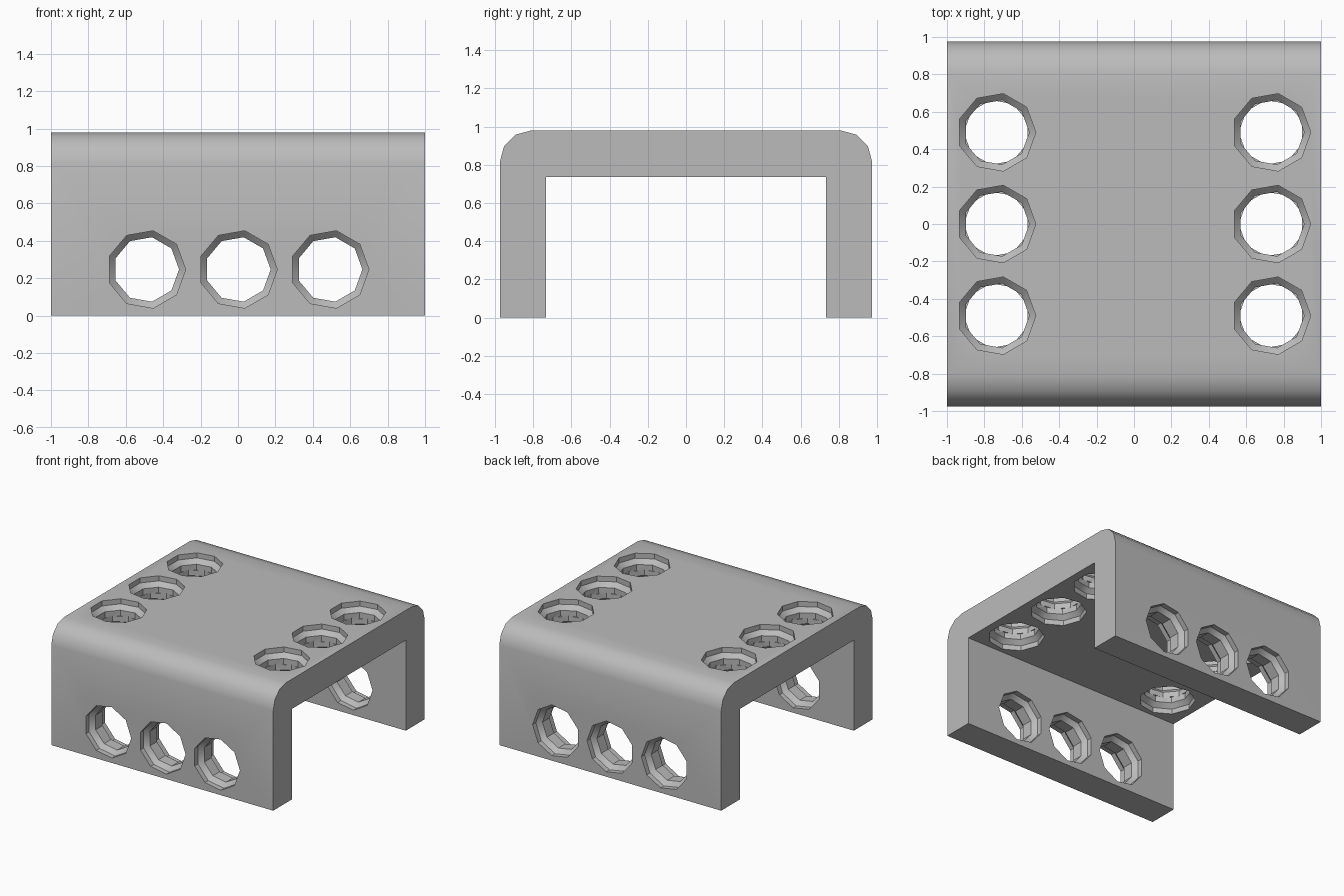
import bpy, bmesh
from math import sin, cos, pi, radians
from mathutils import Vector

cube = bpy.data.objects.get("Cube")
if cube:
    bpy.data.objects.remove(cube, do_unlink=True)

HALF_X, HALF_Y, HEIGHT = 1.0, 0.975, 0.98
WALL, ROUND, PITCH = 0.243, 0.165, 0.49
SIDES = 9

grey = bpy.data.materials.new("mid grey")
grey.use_nodes = True
grey.diffuse_color = (0.5, 0.5, 0.5, 1)
grey.node_tree.nodes["Principled BSDF"].inputs["Base Color"].default_value = (0.5, 0.5, 0.5, 1)


def finish(name, bm):
    bmesh.ops.recalc_face_normals(bm, faces=bm.faces)
    mesh = bpy.data.meshes.new(name)
    bm.to_mesh(mesh)
    bm.free()
    mesh.materials.append(grey)
    obj = bpy.data.objects.new(name, mesh)
    bpy.context.collection.objects.link(obj)
    return obj


# Channel bracket: half profile with rounded shoulder, mirrored and extruded along x
half = [(HALF_Y - WALL, HEIGHT - WALL), (HALF_Y - WALL, 0), (HALF_Y, 0)]
for i in range(4):
    a = pi / 2 * i / 3
    half.append((HALF_Y - ROUND + ROUND * cos(a), HEIGHT - ROUND + ROUND * sin(a)))
profile = half + [(-y, z) for y, z in reversed(half)]
bm = bmesh.new()
face = bm.faces.new([bm.verts.new((-HALF_X, y, z)) for y, z in profile])
ext = bmesh.ops.extrude_face_region(bm, geom=[face])
bmesh.ops.translate(bm, vec=(2 * HALF_X, 0, 0),
                    verts=[v for v in ext["geom"] if isinstance(v, bmesh.types.BMVert)])
bracket = finish("channel_bracket", bm)


# Half of a hole: neck, sloped ledge, wide recess leaving the wall surface
def half_hole(bm, centre, axis, point_x):
    u = Vector((point_x, 0, 0))
    v = axis.cross(u)
    rings = []
    for t, r in ((-0.002, 0.175), (0.045, 0.175), (0.08, 0.21), (0.16, 0.21)):
        angles = [2 * pi * k / SIDES for k in range(SIDES)]
        rings.append([bm.verts.new(centre + axis * t + (u * cos(a) + v * sin(a)) * r)
                      for a in angles])
    for lo, hi in zip(rings, rings[1:]):
        for k in range(SIDES):
            n = (k + 1) % SIDES
            bm.faces.new((lo[k], lo[n], hi[n], hi[k]))
    bm.faces.new(rings[0])
    bm.faces.new(rings[-1])


# All holes: three per leg, two rows of three in the top plate
outer, inner = bmesh.new(), bmesh.new()
for i in (-1, 0, 1):
    for s in (-1, 1):
        leg = Vector((i * PITCH, s * (HALF_Y - WALL / 2), 0.247))
        top = Vector((s * 0.735, i * PITCH, HEIGHT - WALL / 2))
        out, up = Vector((0, s, 0)), Vector((0, 0, 1))
        half_hole(outer, leg, out, 1)
        half_hole(inner, leg, -out, 1)
        half_hole(outer, top, up, 1)
        half_hole(inner, top, -up, -1)

bpy.ops.object.select_all(action="DESELECT")
bpy.context.view_layer.objects.active = bracket
bracket.select_set(True)
for name, bm in (("outer_hole_cutter", outer), ("inner_hole_cutter", inner)):
    cutter = finish(name, bm)
    cutter.hide_render = True
    mod = bracket.modifiers.new(name, "BOOLEAN")
    mod.operation, mod.solver, mod.object = "DIFFERENCE", "EXACT", cutter
    bpy.ops.object.modifier_apply(modifier=mod.name)
    bpy.data.objects.remove(cutter, do_unlink=True)

# Smooth shoulders, crisp hole facets
bpy.ops.object.shade_smooth_by_angle(angle=radians(35))
